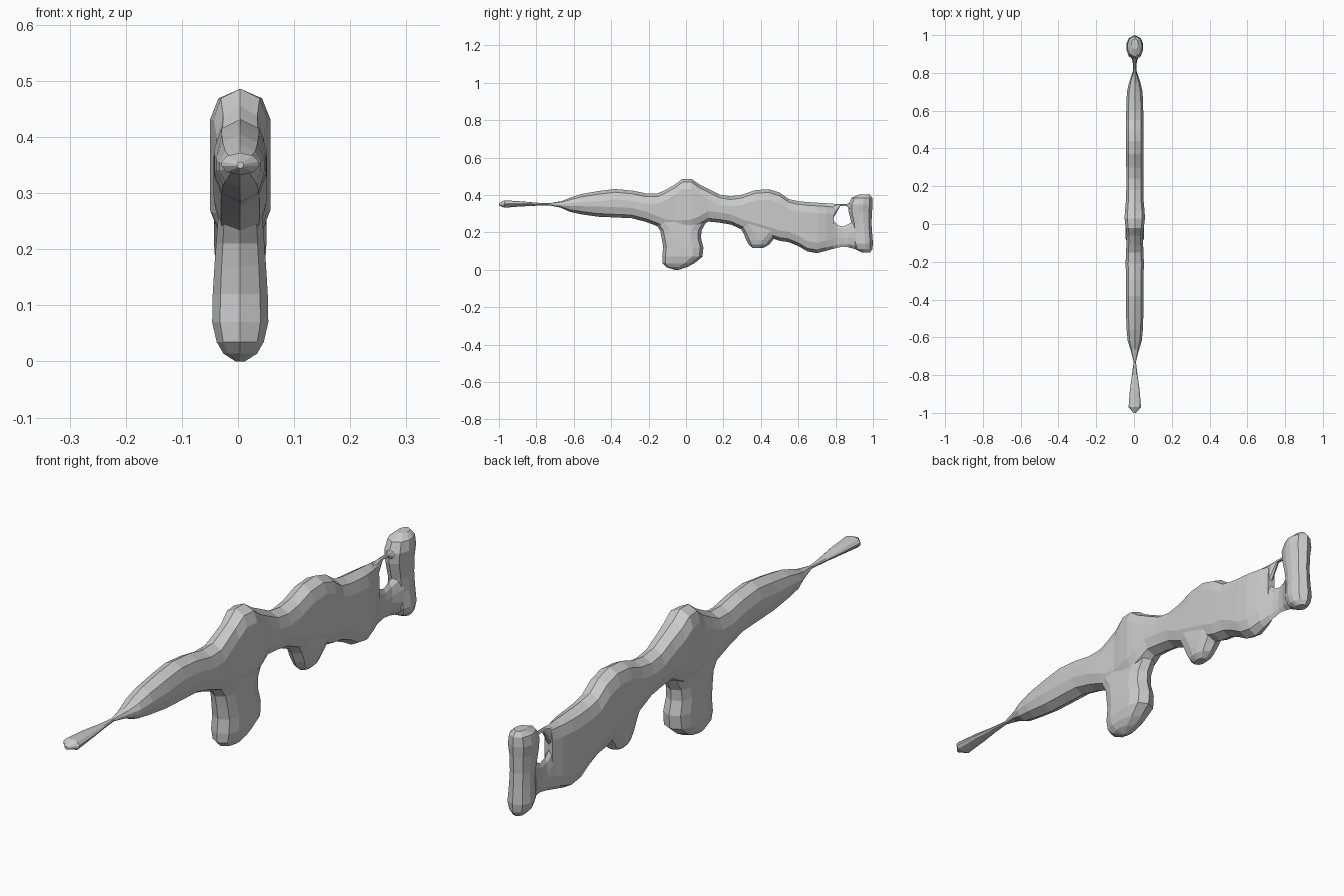
import bpy, bmesh

CX = 0.004  # the cross-sections sit slightly right of centre


def ring(lo, hi, w):
    """Ten-sided rounded section: (x, t) points between lo and hi, half width w."""
    h = hi - lo
    c1, c2 = min(0.017, h * 0.14), min(0.055, h * 0.4)
    right = [(0.72 * w, hi - c1), (w, hi - c2), (w, lo + c2), (0.72 * w, lo + c1)]
    left = [(-x, t) for x, t in reversed(right)]
    return [(0, hi)] + right + [(0, lo)] + left


def loft(name, sections, axis):
    """Skin rings (position, lo, hi, half width) along 'y' or 'z'."""
    bm = bmesh.new()
    rings = []
    for pos, lo, hi, w in sections:
        pts = ring(lo, hi, w)
        rings.append([bm.verts.new((x + CX, pos, t) if axis == 'y' else (x + CX, t, pos))
                      for x, t in pts])
    n = len(rings[0])
    for a, b in zip(rings, rings[1:]):
        for i in range(n):
            j = (i + 1) % n
            bm.faces.new((a[i], a[j], b[j], b[i]))
    bm.faces.new(rings[0])
    bm.faces.new(rings[-1])
    bmesh.ops.recalc_face_normals(bm, faces=bm.faces)
    me = bpy.data.meshes.new(name)
    bm.to_mesh(me)
    bm.free()
    ob = bpy.data.objects.new(name, me)
    bpy.context.collection.objects.link(ob)
    return ob


# flattened barrel with a flared muzzle
loft("barrel", [
    (-1.00, .344, .356, .006), (-0.97, .332, .372, .033), (-0.88, .339, .366, .026),
    (-0.80, .343, .359, .015), (-0.73, .344, .356, .006), (-0.66, .331, .368, .024),
    (-0.58, .315, .390, .036)], 'y')

# fore-end, receiver with sight hump, and stock
loft("body", [
    (-0.68, .337, .361, .018), (-0.62, .310, .385, .037), (-0.56, .297, .405, .043),
    (-0.47, .284, .421, .046), (-0.38, .280, .432, .047), (-0.29, .276, .424, .047),
    (-0.21, .255, .408, .048), (-0.15, .232, .409, .047), (-0.11, .215, .428, .044),
    (-0.06, .210, .455, .042), (-0.02, .210, .486, .048), (0.03, .215, .486, .054),
    (0.07, .230, .457, .052), (0.12, .258, .432, .047), (0.18, .252, .402, .045),
    (0.24, .242, .393, .045), (0.30, .215, .402, .045), (0.37, .195, .426, .046),
    (0.44, .175, .431, .047), (0.50, .155, .413, .047), (0.55, .148, .378, .046),
    (0.60, .127, .367, .045), (0.65, .098, .362, .044), (0.70, .089, .359, .041),
    (0.75, .102, .356, .030), (0.79, .113, .353, .016)], 'y')

# bulged magazine
loft("magazine", [
    (0.000, -.06, -.04, .008), (0.014, -.105, .005, .030), (0.035, -.126, .045, .042),
    (0.07, -.127, .088, .050), (0.12, -.122, .093, .049), (0.17, -.130, .080, .046),
    (0.21, -.138, .083, .043), (0.25, -.165, .105, .040), (0.29, -.18, .12, .038)], 'z')

# short rounded grip
loft("grip", [
    (0.118, .355, .415, .018), (0.135, .335, .445, .034), (0.16, .322, .465, .040),
    (0.20, .305, .500, .042), (0.25, .275, .500, .041)], 'z')

# thin struts above and below the stock opening
loft("upper_strut", [
    (0.77, .270, .355, .014), (0.79, .280, .353, .012), (0.825, .341, .352, .007),
    (0.86, .340, .352, .006), (0.89, .310, .365, .022)], 'y')
loft("lower_strut", [
    (0.76, .105, .280, .026), (0.785, .112, .265, .018), (0.81, .118, .240, .010),
    (0.84, .124, .231, .008), (0.87, .120, .245, .014), (0.91, .110, .265, .032)], 'y')

# butt plate
loft("butt_plate", [
    (0.093, .94, .985, .018), (0.11, .905, .996, .034), (0.14, .892, 1.0, .043),
    (0.20, .892, .995, .038), (0.25, .885, .992, .037), (0.31, .870, .995, .039),
    (0.35, .870, .998, .044), (0.385, .885, .996, .038), (0.402, .925, .982, .018)], 'z')
